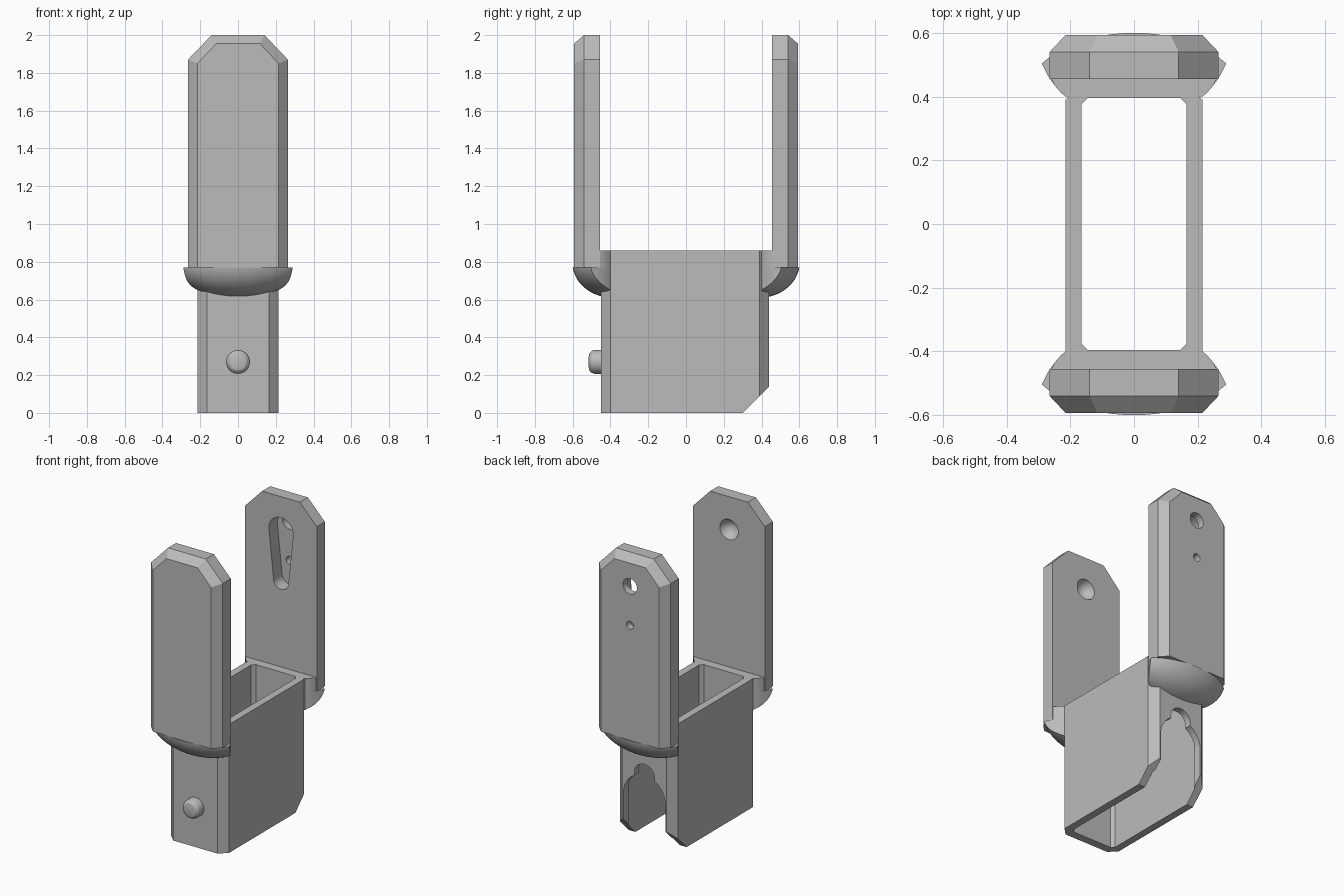
import bpy, bmesh
from math import cos, sin, pi, radians, sqrt, asin
from mathutils import Matrix

cube = bpy.data.objects.get("Cube")
if cube:
    bpy.data.objects.remove(cube, do_unlink=True)

grey = bpy.data.materials.new("plain grey")
grey.use_nodes = True
grey.diffuse_color = (0.5, 0.5, 0.5, 1)
grey.node_tree.nodes["Principled BSDF"].inputs["Base Color"].default_value = (0.5, 0.5, 0.5, 1)


def finish(name, bm):
    bmesh.ops.recalc_face_normals(bm, faces=bm.faces)
    mesh = bpy.data.meshes.new(name)
    bm.to_mesh(mesh)
    bm.free()
    mesh.materials.append(grey)
    obj = bpy.data.objects.new(name, mesh)
    bpy.context.collection.objects.link(obj)
    return obj


def loft(name, rings):
    """Closed solid through rings of equally many points."""
    bm = bmesh.new()
    loops = [[bm.verts.new(p) for p in ring] for ring in rings]
    for a, b in zip(loops, loops[1:]):
        for i in range(len(a)):
            j = (i + 1) % len(a)
            bm.faces.new((a[i], a[j], b[j], b[i]))
    bm.faces.new(loops[0])
    bm.faces.new(loops[-1])
    return finish(name, bm)


def along_x(pts, x):
    return [(x, a, b) for a, b in pts]


def along_y(pts, y):
    return [(a, y, b) for a, b in pts]


def along_z(pts, z):
    return [(a, b, z) for a, b in pts]


def prism(name, pts, along, lo, hi):
    return loft(name, [along(pts, lo), along(pts, hi)])


def arc(cx, cy, r, start, end, n=24):
    return [(cx + r * cos(start + (end - start) * i / n),
             cy + r * sin(start + (end - start) * i / n)) for i in range(n + 1)]


def circle(cx, cy, r):
    return arc(cx, cy, r, 0, 2 * pi, 32)[:-1]


def chamfered(x, y0, y1, c):
    return [(-x + c, y0), (x - c, y0), (x, y0 + c), (x, y1 - c),
            (x - c, y1), (-x + c, y1), (-x, y1 - c), (-x, y0 + c)]


def ball(name, centre, radii):
    bm = bmesh.new()
    bmesh.ops.create_uvsphere(bm, u_segments=64, v_segments=32, radius=1,
                              matrix=Matrix.Translation(centre) @ Matrix.Diagonal((*radii, 1)))
    return finish(name, bm)


def combine(obj, tool, operation="DIFFERENCE"):
    """Apply a boolean and discard its helper."""
    tool.hide_render = True
    mod = obj.modifiers.new("shape", "BOOLEAN")
    mod.operation, mod.object, mod.solver = operation, tool, "EXACT"
    graph = bpy.context.evaluated_depsgraph_get()
    mesh = bpy.data.meshes.new_from_object(obj.evaluated_get(graph))
    obj.modifiers.clear()
    obj.data = mesh
    bpy.data.objects.remove(tool, do_unlink=True)


# Hollow rectangular socket
socket = prism("socket", chamfered(0.215, -0.45, 0.44, 0.05), along_z, 0, 0.86)
combine(socket, prism("cavity", chamfered(0.165, -0.395, 0.395, 0.02), along_z, -0.1, 1))
combine(socket, prism("corner_cut", [(0.2, -0.1), (0.6, -0.1), (0.6, 0.3)], along_x, -0.5, 0.5))

# Open keyhole in the back wall
arch = [(-0.155, -0.1), (0.155, -0.1)] + arc(0, 0.32, 0.155, 0, pi)
combine(socket, prism("arch_cut", arch, along_y, 0.3, 0.6))
combine(socket, prism("notch_cut", circle(0, 0.475, 0.075), along_y, 0.3, 0.6))

# Rounded pin on the front wall
profile = [(0.063, -0.44), (0.063, -0.485), (0.058, -0.5), (0.046, -0.511), (0.03, -0.515)]
pin = loft("pin", [along_y(circle(0, 0.27, r), y) for r, y in profile])

# Bevelled uprights, each with a flared neck and a bowl-shaped foot
outer = [(-0.265, 0.77), (0.265, 0.77), (0.265, 1.87), (0.14, 2), (-0.14, 2), (-0.265, 1.87)]
inner = [(-0.215, 0.77), (0.215, 0.77), (0.215, 1.85), (0.115, 1.955),
         (-0.115, 1.955), (-0.215, 1.85)]
flare = [(0.215, 0.4), (0.23, 0.413), (0.25, 0.436), (0.271, 0.467), (0.29, 0.505)]
plates, others = {}, [pin]
for label, s in (("front", -1), ("back", 1)):
    plates[label] = loft(label + "_upright", [along_y(outer, s * 0.455), along_y(outer, s * 0.54),
                                              along_y(inner, s * 0.593)])
    half = [(x, s * y) for x, y in flare]
    neck = half[:3] + [(0.26, s * 0.457)]
    neck += [(-x, y) for x, y in reversed(neck)]
    others.append(prism(label + "_neck", neck, along_z, 0.765, 0.86))
    side = half + [(0.29, s * 0.7)]
    side += [(-x, y) for x, y in reversed(side)]
    foot = ball(label + "_foot", (0, s * 0.39, 0.8), (0.349, 0.213, 0.19))
    combine(foot, prism("foot_outline", side, along_z, 0.4, 0.77), "INTERSECT")
    others.append(foot)

# Dimple in the front upright
combine(plates["front"], ball("dimple", (0, -0.435, 1.78), (0.07, 0.08, 0.07)))

# Tapered pocket and two through holes in the back upright
top_z, low_z, top_r, low_r = 1.77, 1.435, 0.09, 0.055
tilt = asin((top_r - low_r) / (top_z - low_z))
pocket = (arc(0, top_z, top_r, -tilt, pi + tilt)
          + arc(0, low_z, low_r, pi + tilt, 2 * pi - tilt))
combine(plates["back"], prism("pocket_cut", pocket, along_y, 0.4, 0.545))
for z, r in ((1.8, 0.052), (1.54, 0.026)):
    combine(plates["back"], prism("hole_cut", circle(0, z, r), along_y, 0.4, 0.7))

# Smooth curved surfaces, keep chamfers crisp
for obj in [socket, *plates.values(), *others]:
    bpy.ops.object.select_all(action="DESELECT")
    obj.select_set(True)
    bpy.context.view_layer.objects.active = obj
    bpy.ops.object.shade_smooth_by_angle(angle=radians(28))
